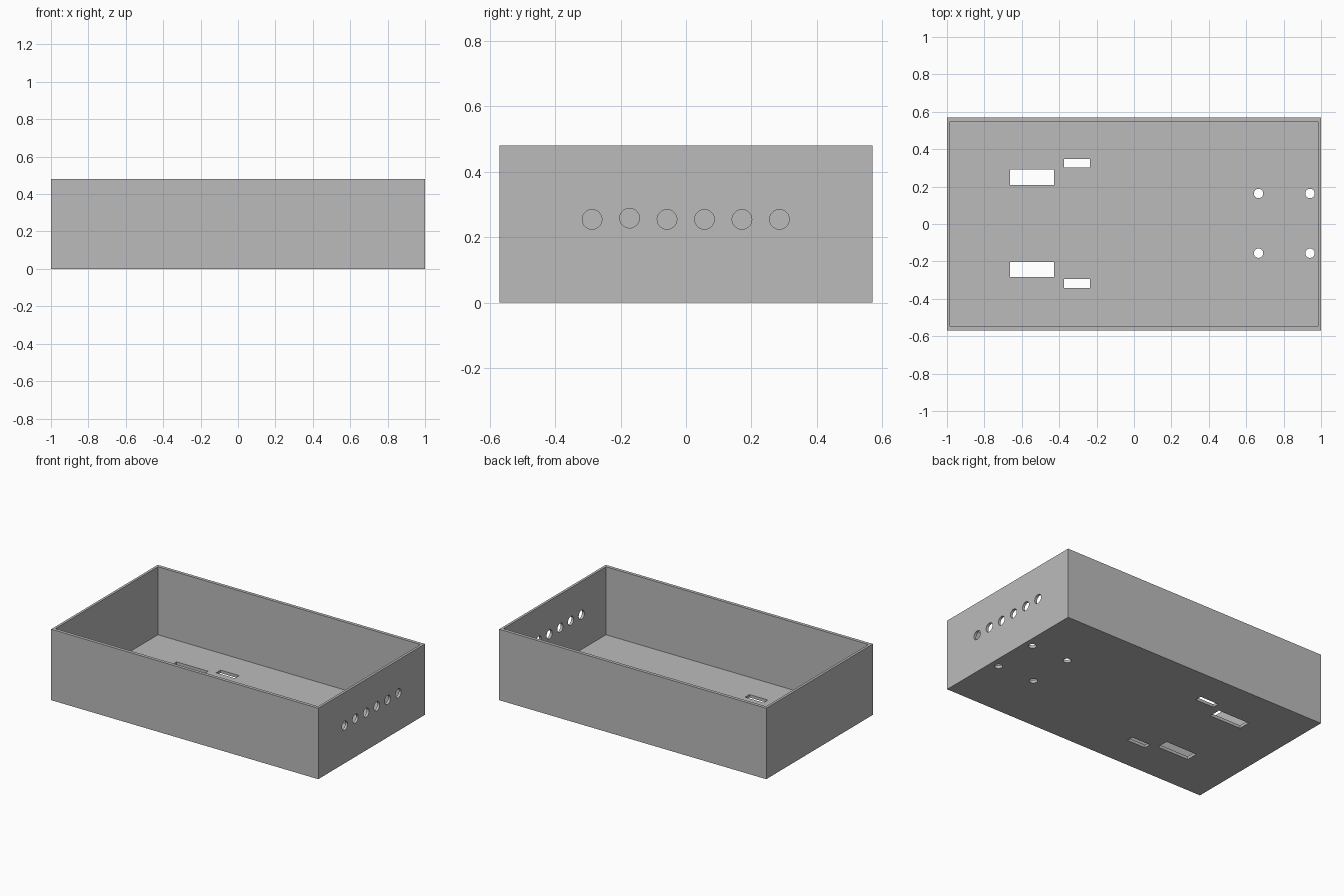
import bpy
from math import pi

old = bpy.data.objects.get("Cube")
if old:
    bpy.data.objects.remove(old, do_unlink=True)

L, W, H = 2.0, 1.14, 0.48
WALL_X, WALL_Y, FLOOR = 0.017, 0.022, 0.02

grey = bpy.data.materials.new("plain_grey")
grey.use_nodes = True
colour = (0.5, 0.5, 0.5, 1)
grey.diffuse_color = colour
grey.node_tree.nodes["Principled BSDF"].inputs["Base Color"].default_value = colour


def block(name, lo, hi):
    mid = [(a + b) / 2 for a, b in zip(lo, hi)]
    bpy.ops.mesh.primitive_cube_add(size=1, location=mid)
    ob = bpy.context.object
    ob.name = name
    ob.scale = [b - a for a, b in zip(lo, hi)]
    bpy.ops.object.transform_apply(location=True, rotation=True, scale=True)
    ob.data.materials.append(grey)
    return ob


def rod(name, radius, location, rotation=(0, 0, 0)):
    bpy.ops.mesh.primitive_cylinder_add(vertices=48, radius=radius, depth=0.2,
                                        location=location, rotation=rotation)
    ob = bpy.context.object
    ob.name = name
    ob.data.materials.append(grey)
    return ob


# Open tray: outer block and the cavity that hollows it
tray = block("tray", (-L / 2, -W / 2, 0), (L / 2, W / 2, H))
cutters = [block("cavity_cutter", (-L / 2 + WALL_X, -W / 2 + WALL_Y, FLOOR),
                 (L / 2 - WALL_X, W / 2 - WALL_Y, H + 0.2))]

# Rectangular slots through the floor
for x0, x1, y0, y1 in [(-0.663, -0.428, 0.209, 0.291), (-0.663, -0.428, -0.284, -0.203),
                       (-0.374, -0.235, 0.301, 0.348), (-0.374, -0.235, -0.342, -0.295)]:
    cutters.append(block("slot_cutter", (x0, y0, -0.1), (x1, y1, 0.1)))

# Four screw holes through the floor
for x in (0.666, 0.941):
    for y in (0.163, -0.156):
        cutters.append(rod("screw_hole_cutter", 0.025, (x, y, 0)))

# Row of six round holes through one end wall
for i in range(6):
    z = 0.258 if i == 1 else 0.254
    cutters.append(rod("end_hole_cutter", 0.03, (L / 2, -0.287 + i * 0.1145, z), (0, pi / 2, 0)))

# Cut everything, then discard the cutters
for cutter in cutters:
    cutter.hide_render = True
    bpy.context.view_layer.objects.active = tray
    mod = tray.modifiers.new("cut", 'BOOLEAN')
    mod.operation = 'DIFFERENCE'
    mod.solver = 'EXACT'
    mod.object = cutter
    bpy.ops.object.modifier_apply(modifier=mod.name)
    bpy.data.objects.remove(cutter, do_unlink=True)

# Crisp edges, smooth hole walls
bpy.ops.object.select_all(action='DESELECT')
tray.select_set(True)
bpy.ops.object.shade_smooth_by_angle(angle=pi / 6)
